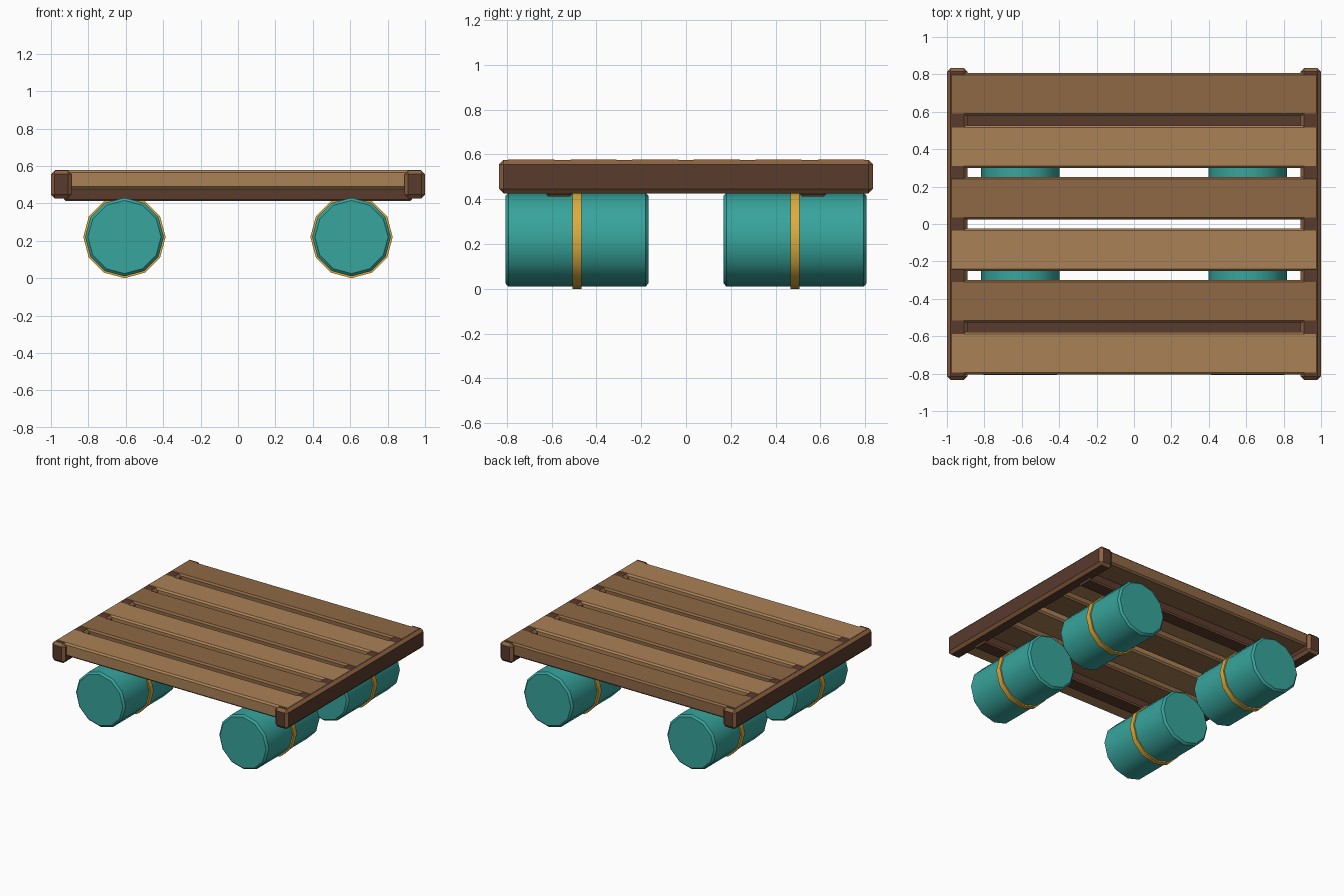
import bpy, math

if "Cube" in bpy.data.objects:
    bpy.data.objects.remove(bpy.data.objects["Cube"])


def mat(name, rgb):
    m = bpy.data.materials.new(name)
    m.diffuse_color = [(c / 255) ** 2.2 for c in rgb] + [1]
    m.use_nodes = True
    m.node_tree.nodes["Principled BSDF"].inputs["Base Color"].default_value = m.diffuse_color
    return m


LIGHT = mat("light_wood", (168, 128, 87))
MID = mat("mid_wood", (141, 104, 71))
DARK = mat("dark_wood", (90, 61, 49))
EDGE = mat("worn_edge", (140, 99, 67))
TEAL = mat("teal_drum", (58, 163, 155))
GOLD = mat("gold_strap", (222, 170, 62))


def bevel(o, width, material=-1):
    b = o.modifiers.new("bevel", "BEVEL")
    b.width, b.segments, b.material = width, 1, material
    b.limit_method, b.angle_limit = "ANGLE", math.radians(50)


def box(name, x, y, z, main, edge, width):
    """Bevelled timber given by its (min, max) range on each axis."""
    bpy.ops.mesh.primitive_cube_add(size=1, location=[sum(r) / 2 for r in (x, y, z)])
    o = bpy.context.object
    o.name = name
    o.scale = [r[1] - r[0] for r in (x, y, z)]
    bpy.ops.object.transform_apply(location=False, rotation=False, scale=True)
    o.data.materials.append(main)
    o.data.materials.append(edge)
    bevel(o, width, 1)


def drum(name, x, y, radius, length, material, width):
    """Twelve-sided cylinder lying along y."""
    bpy.ops.mesh.primitive_cylinder_add(vertices=12, radius=radius, depth=length,
                                        location=(x, y, 0.22),
                                        rotation=(math.pi / 2, 0, 0))
    o = bpy.context.object
    o.name = name
    o.data.materials.append(material)
    bpy.ops.object.shade_smooth_by_angle(angle=math.radians(35))
    if width:
        bevel(o, width)


# Deck planks, alternating tones from front to back
for i, y in enumerate((-0.691, -0.413, -0.138, 0.138, 0.413, 0.694)):
    tone = MID if i % 2 else LIGHT
    box(f"deck_plank_{i + 1}", (-0.988, 0.988), (y - 0.114, y + 0.114),
        (0.478, 0.578), tone, tone, 0.012)

# Side rails
for s, side in ((-1, "left"), (1, "right")):
    box(f"{side}_rail", sorted((s * 0.89, s)), (-0.835, 0.835),
        (0.426, 0.576), DARK, EDGE, 0.02)

# Cross beams under the deck
for s, end in ((-1, "front"), (1, "back")):
    box(f"{end}_cross_beam", (-0.93, 0.93), sorted((s * 0.51, s * 0.625)),
        (0.413, 0.482), DARK, EDGE, 0.008)

# Float drums with a strap round each
for x, side in ((-0.607, "left"), (0.607, "right")):
    for y, end in ((-0.487, "front"), (0.487, "back")):
        drum(f"{end}_{side}_drum", x, y, 0.21, 0.64, TEAL, 0.014)
        drum(f"{end}_{side}_strap", x, y, 0.22, 0.04, GOLD, 0)
